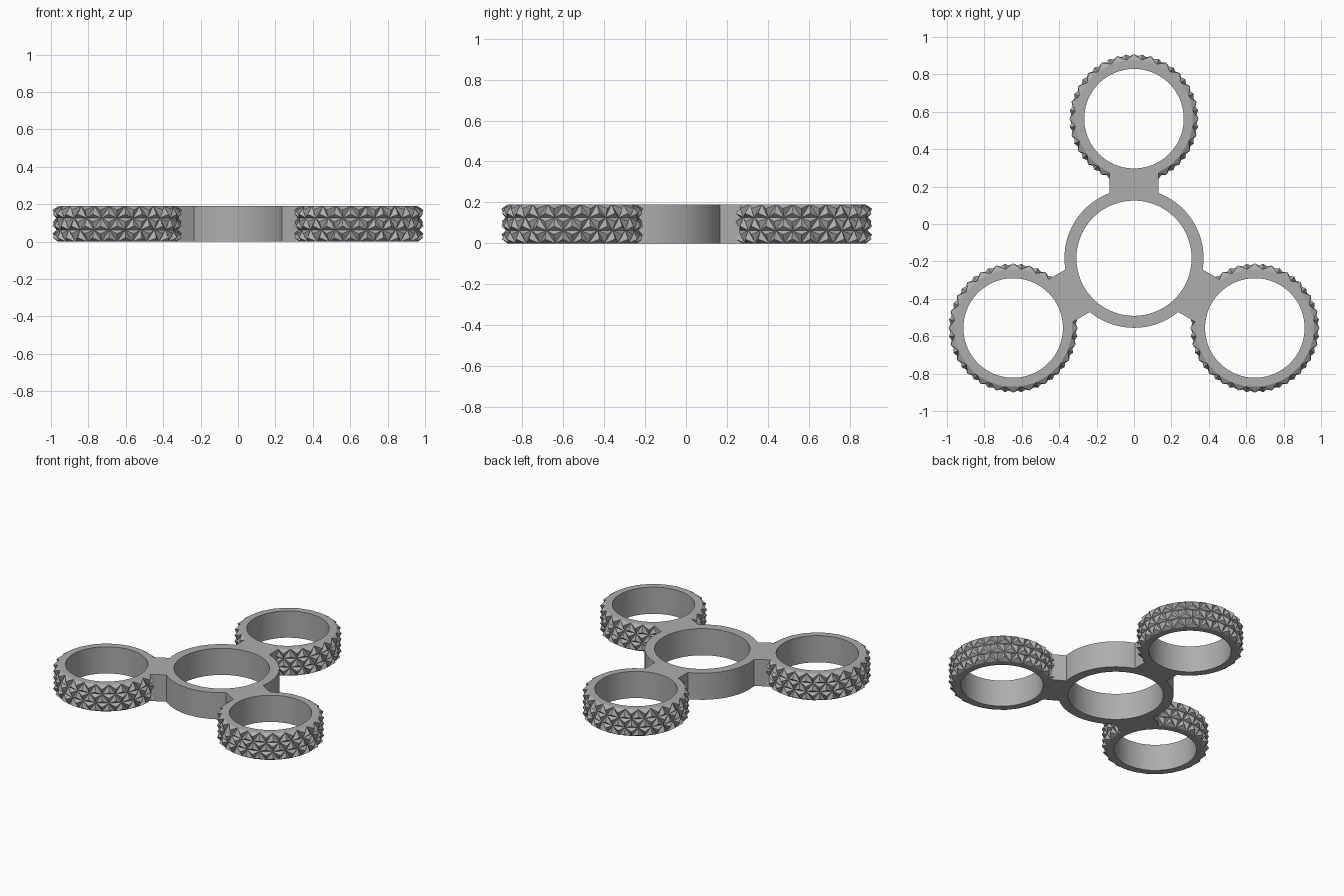
import bpy, bmesh
from math import sin, cos, pi, radians
from mathutils import Matrix, Vector

H = 0.19                        # thickness
HUB = Vector((0, -0.183, 0))    # hub centre
REACH = 0.746                   # hub centre to outer ring centre
ANGLES = [radians(a) for a in (90, 210, 330)]

cube = bpy.data.objects.get("Cube")
if cube:
    bpy.data.objects.remove(cube, do_unlink=True)

grey = bpy.data.materials.new("grey")
grey.use_nodes = True
grey.diffuse_color = (0.42, 0.42, 0.42, 1)
grey.node_tree.nodes["Principled BSDF"].inputs["Base Color"].default_value = grey.diffuse_color


def finish(name, bm, helper=False):
    bmesh.ops.recalc_face_normals(bm, faces=bm.faces)
    mesh = bpy.data.meshes.new(name)
    bm.to_mesh(mesh)
    bm.free()
    mesh.materials.append(grey)
    obj = bpy.data.objects.new(name, mesh)
    bpy.context.collection.objects.link(obj)
    obj.hide_render = helper
    return obj


def cylinder(name, centre, radius, low, high):
    bm = bmesh.new()
    place = Matrix.Translation(centre + Vector((0, 0, (low + high) / 2)))
    bmesh.ops.create_cone(bm, cap_ends=True, segments=96, radius1=radius,
                          radius2=radius, depth=high - low, matrix=place)
    return finish(name, bm, True)


def arm(name, angle):
    bm = bmesh.new()
    place = (Matrix.Translation(HUB) @ Matrix.Rotation(angle, 4, "Z")
             @ Matrix.Translation((0.35, 0, H / 2)) @ Matrix.Diagonal((0.3, 0.262, H, 1)))
    bmesh.ops.create_cube(bm, size=1, matrix=place)
    return finish(name, bm, True)


def studded_drum(name, centre, turn, count=24, bands=3):
    """Barrel of staggered triangles, each raised into a small spike."""
    bm = bmesh.new()
    rows = []
    for j in range(bands + 1):
        r = 0.316 if j in (0, bands) else 0.326
        rows.append([bm.verts.new((r * cos(a), r * sin(a), H * j / bands))
                     for a in (turn + 2 * pi * (i + j % 2 / 2) / count for i in range(count))])
    tris = []
    for j in range(bands):
        low, high = rows[j], rows[j + 1]
        for i in range(count):
            n = (i + 1) % count
            if j % 2 == 0:
                corners = (low[i], low[n], high[i]), (low[n], high[n], high[i])
            else:
                corners = (low[i], low[n], high[n]), (low[i], high[n], high[i])
            tris += [bm.faces.new(c) for c in corners]
    bm.faces.new(rows[0][::-1])
    bm.faces.new(rows[-1])
    for v in bmesh.ops.poke(bm, faces=tris)["verts"]:
        out = Vector((v.co.x, v.co.y, 0)).normalized()
        v.co += out * (0.346 - v.co.xy.length)
    bmesh.ops.translate(bm, verts=bm.verts, vec=centre)
    return finish(name, bm, True)


def combine(target, others, operation):
    for other in others:
        mod = target.modifiers.new(operation.lower(), "BOOLEAN")
        mod.operation, mod.solver, mod.object = operation, "EXACT", other


# Hub, arms and studded outer rings
ring_centres = [HUB + REACH * Vector((cos(a), sin(a), 0)) for a in ANGLES]
body = cylinder("spinner_body", HUB, 0.372, 0, H)
body.hide_render = False
solids = [arm("arm", a) for a in ANGLES]
solids += [studded_drum("studded_ring", c, a) for c, a in zip(ring_centres, ANGLES)]
combine(body, solids, "UNION")

# Round openings
bores = [cylinder("hub_bore", HUB, 0.308, -0.1, H + 0.1)]
bores += [cylinder("ring_bore", c, 0.266, -0.1, H + 0.1) for c in ring_centres]
combine(body, bores, "DIFFERENCE")

# Apply the cuts and drop the helpers
graph = bpy.context.evaluated_depsgraph_get()
result = bpy.data.meshes.new_from_object(body.evaluated_get(graph))
body.modifiers.clear()
body.data = result
for helper in solids + bores:
    bpy.data.objects.remove(helper, do_unlink=True)

bpy.ops.object.select_all(action="DESELECT")
body.select_set(True)
bpy.context.view_layer.objects.active = body
bpy.ops.object.shade_smooth_by_angle(angle=radians(12))
